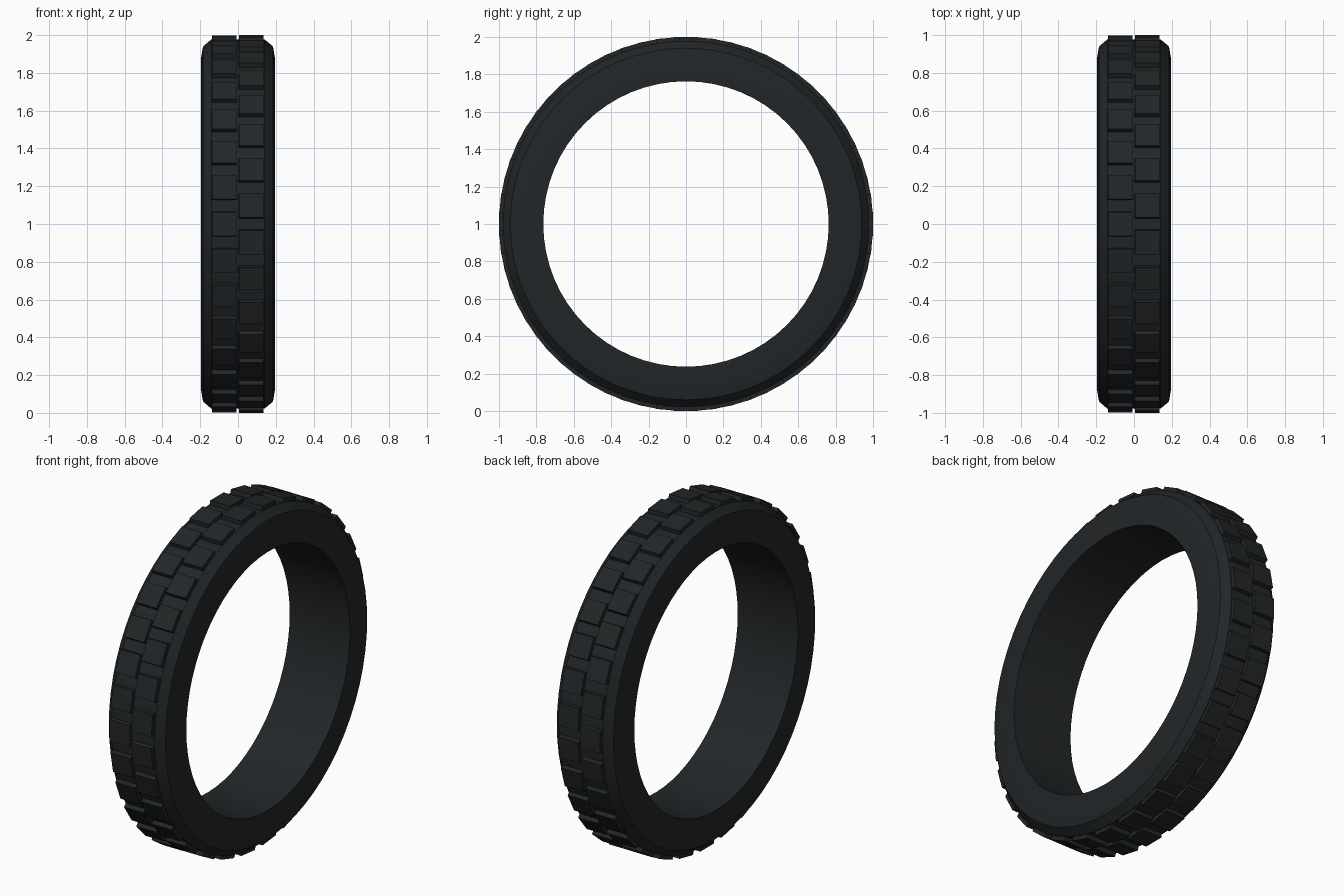
import bpy, bmesh, math
from mathutils import Matrix, Vector

if "Cube" in bpy.data.objects:
    bpy.data.objects.remove(bpy.data.objects["Cube"])

SEG = 64      # facets round the ring
BLOCKS = 32   # tread blocks per row
CENTRE = Matrix.Translation((0, 0, 1))

rubber = bpy.data.materials.new("black_rubber")
rubber.diffuse_color = (0.016, 0.019, 0.021, 1)
rubber.use_nodes = True
rubber.node_tree.nodes["Principled BSDF"].inputs["Base Color"].default_value = rubber.diffuse_color


def finish(bm, name):
    bmesh.ops.recalc_face_normals(bm, faces=bm.faces)
    bm.transform(CENTRE)
    mesh = bpy.data.meshes.new(name)
    bm.to_mesh(mesh)
    bm.free()
    mesh.materials.append(rubber)
    obj = bpy.data.objects.new(name, mesh)
    bpy.context.collection.objects.link(obj)
    return obj


# Carcass: closed half profile (x, radius) mirrored and spun about the x axis
half = [(0.197, 0.763), (0.197, 0.87), (0.185, 0.94), (0.14, 0.978)]
profile = half + [(-x, r) for x, r in reversed(half)]
bm = bmesh.new()
rings = []
for i in range(SEG):
    a = 2 * math.pi * i / SEG
    rings.append([bm.verts.new((x, r * math.cos(a), r * math.sin(a))) for x, r in profile])
n = len(profile)
for i in range(SEG):
    p, q = rings[i], rings[(i + 1) % SEG]
    for j in range(n):
        k = (j + 1) % n
        bm.faces.new((p[j], p[k], q[k], q[j]))
carcass = finish(bm, "tyre_carcass")
bpy.context.view_layer.objects.active = carcass
carcass.select_set(True)
bpy.ops.object.shade_smooth_by_angle(angle=math.radians(30))


# Tread: two rows of flat, slightly tapered blocks, staggered by half a pitch
def tread_row(name, x, offset):
    bm = bmesh.new()
    for i in range(BLOCKS):
        turn = Matrix.Rotation(2 * math.pi * (i + offset) / BLOCKS, 4, 'X')
        new = bmesh.ops.create_cube(bm, size=1)["verts"]
        for v in new:
            top = v.co.z > 0
            v.co = turn @ Vector((x + v.co.x * (0.130 if top else 0.134),
                                  v.co.y * (0.126 if top else 0.134),
                                  0.999 if top else 0.96))
    return finish(bm, name)


tread_row("tread_row_left", -0.073, 0)
tread_row("tread_row_right", 0.070, 0.5)
